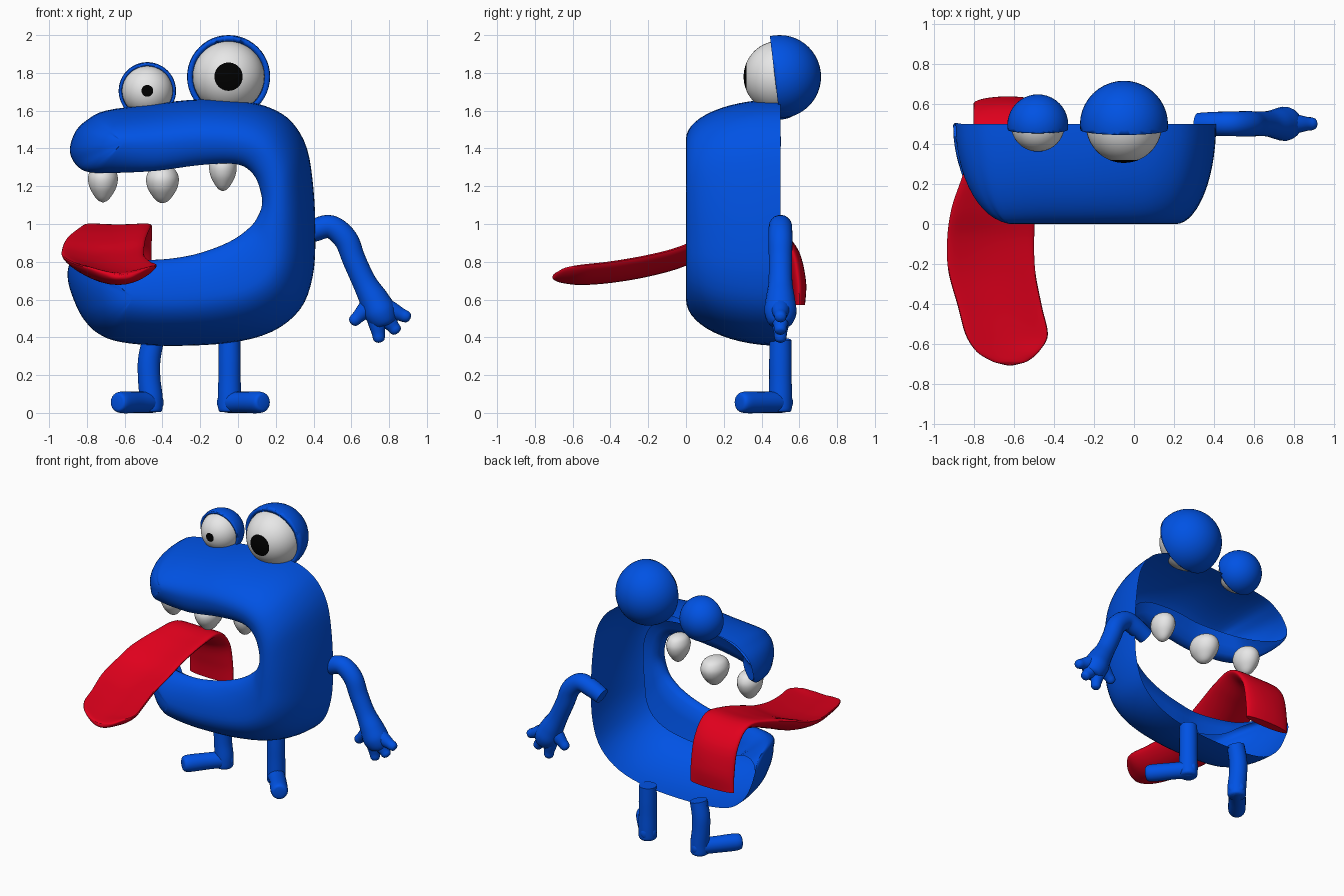
import bpy, bmesh, math
from mathutils import Vector, Matrix

if "Cube" in bpy.data.objects:
    bpy.data.objects.remove(bpy.data.objects["Cube"])


def material(name, rgb):
    m = bpy.data.materials.new(name)
    m.diffuse_color = (*rgb, 1)
    m.use_nodes = True
    m.node_tree.nodes["Principled BSDF"].inputs["Base Color"].default_value = m.diffuse_color
    return m


BLUE = material("blue skin", (0.0, 0.085, 0.78))
RED = material("red tongue", (0.76, 0.0, 0.012))
WHITE = material("white", (0.8, 0.8, 0.8))
BLACK = material("black", (0.0, 0.0, 0.0))


def finish(bm, name, mats, angle=50):
    bmesh.ops.recalc_face_normals(bm, faces=bm.faces)
    me = bpy.data.meshes.new(name)
    bm.to_mesh(me)
    bm.free()
    for m in mats:
        me.materials.append(m)
    me.shade_smooth()
    me.set_sharp_from_angle(angle=math.radians(angle))
    ob = bpy.data.objects.new(name, me)
    bpy.context.collection.objects.link(ob)
    return ob


def catmull(pts, n, closed=False):
    """Smooth curve through points of any dimension."""
    pts = [Vector(p) for p in pts]
    c, out = len(pts), []
    get = (lambda i: pts[i % c]) if closed else (lambda i: pts[max(0, min(c - 1, i))])
    for i in range(c if closed else c - 1):
        a, b, d, e = get(i - 1), get(i), get(i + 1), get(i + 2)
        for k in range(n):
            t = k / n
            out.append(0.5 * (2 * b + (d - a) * t + (2 * a - 5 * b + 4 * d - e) * t * t
                              + (3 * b - a - 3 * d + e) * t ** 3))
    if not closed:
        out.append(pts[-1])
    return out


def loft(bm, rings, caps=True):
    vs = [[bm.verts.new(p) for p in r] for r in rings]
    n = len(vs[0])
    for a, b in zip(vs, vs[1:]):
        for i in range(n):
            bm.faces.new((a[i], a[(i + 1) % n], b[(i + 1) % n], b[i]))
    if caps:
        bm.faces.new(vs[0])
        bm.faces.new(vs[-1])


def tube(name, pts, mat, n=6, seg=20, stretch_y=1):
    """Round tube through (x, y, z, radius) points."""
    path = catmull(pts, n)
    pos = [Vector(p[:3]) for p in path]
    prev, side, rings = None, None, []
    for i, p in enumerate(pos):
        t = (pos[min(i + 1, len(pos) - 1)] - pos[max(i - 1, 0)]).normalized()
        side = t.orthogonal().normalized() if prev is None else prev.rotation_difference(t) @ side
        prev, other, r = t, t.cross(side), max(0.003, path[i][3])
        ring = [r * (side * math.cos(a) + other * math.sin(a))
                for a in (2 * math.pi * k / seg for k in range(seg))]
        rings.append([p + Vector((v.x, v.y * stretch_y, v.z)) for v in ring])
    bm = bmesh.new()
    loft(bm, rings)
    return finish(bm, name, [mat])


# Body: hollow C-shaped shell, rows of (spine x z, outer x z, mouth x z)
ROWS = [(-.43, 1.43, -.45, 1.635, -.45, 1.28), (-.2, 1.45, -.2, 1.66, -.22, 1.31),
        (0, 1.44, .02, 1.65, -.06, 1.32), (.11, 1.40, .17, 1.615, .03, 1.305),
        (.17, 1.33, .285, 1.54, .09, 1.25), (.205, 1.23, .365, 1.40, .12, 1.17),
        (.21, 1.1, .40, 1.18, .127, 1.1), (.20, .95, .41, .93, .10, 1.03),
        (.18, .8, .395, .72, .06, .98), (.11, .7, .33, .55, -.02, .92),
        (-.02, .64, .18, .43, -.13, .87), (-.22, .61, -.05, .37, -.27, .83),
        (-.40, .60, -.38, .355, -.45, .81)]
# Jaw tips: fans of (x, z, depth of the rear edge)
LOW = [(-.62, .375, .5), (-.74, .42, .5), (-.82, .5, .5), (-.87, .6, .5), (-.9, .7, .5),
       (-.895, .78, .45), (-.85, .82, .3), (-.72, .815, .16)]
UP = [(-.7, 1.27, .18), (-.81, 1.28, .3), (-.87, 1.33, .45), (-.89, 1.40, .5),
      (-.86, 1.49, .5), (-.8, 1.55, .5), (-.70, 1.60, .5)]
knots = [(r[2], r[3], r[0], r[1], .5) for r in ROWS]
knots += [(x, z, -.55, .61, d) for x, z, d in LOW]
knots += [(r[4], r[5], r[0], r[1], .1) for r in reversed(ROWS)]
knots += [(x, z, -.6, 1.43, d) for x, z, d in UP]
loop = catmull(knots, 4, True)


def body_point(p, f, y):
    return Vector((p[0] + (p[2] - p[0]) * f, y, p[1] + (p[3] - p[1]) * f))


rings = []
for f, y in ((1.0, .09), (.5, .06), (.12, .04)):  # lip rolled inwards along the mouth
    ws = [max(0, min(1, 1 - (p[4] - .1) / .4)) for p in loop]
    rings.append([body_point(p, f * w, p[4] + y * w) for p, w in zip(loop, ws)])
for k in range(15):
    a = math.pi / 2 * k / 14
    f, g = 1 - math.cos(a), 1 - math.sin(a)
    rings.append([body_point(p, f, p[4] * g) for p in loop])
bm = bmesh.new()
loft(bm, rings, caps=False)
bmesh.ops.remove_doubles(bm, verts=bm.verts, dist=.0005)
finish(bm, "body_shell", [BLUE], 75)

# Tongue: path of (centre x, y, z, half width, edge rise, half thickness)
path = catmull([(-.63, .60, .57, .172, .0, .03), (-.63, .595, .70, .172, .0, .04),
                (-.63, .55, .86, .172, .01, .04), (-.63, .43, .955, .175, .03, .04),
                (-.66, .27, .93, .19, .04, .04), (-.70, .10, .87, .21, .05, .042),
                (-.715, -.05, .805, .217, .06, .042), (-.71, -.22, .76, .217, .065, .042),
                (-.67, -.40, .73, .21, .065, .042), (-.635, -.55, .715, .205, .065, .038),
                (-.63, -.64, .715, .155, .05, .03), (-.62, -.69, .72, .085, .02, .02),
                (-.62, -.705, .725, .02, .01, .006)], 6)
rings = []
for i, p in enumerate(path):
    d = path[min(i + 1, len(path) - 1)] - path[max(i - 1, 0)]
    t = Vector((d[1], d[2])).normalized()
    ring = []
    for k in range(32):
        a = 2 * math.pi * k / 32
        h = p[5] * math.sin(a) + p[4] * math.cos(a) ** 2
        ring.append((p[0] + p[3] * math.cos(a), p[1] + t[1] * h, p[2] - t[0] * h))
    rings.append(ring)
bm = bmesh.new()
loft(bm, rings)
finish(bm, "tongue", [RED])

# Eyes: white ball with a black pupil, inside a tilted blue eyelid shell
for name, x, z, r_lid, r_ball, n_rings, n_pupil in (
        ("large", -.05, 1.78, .22, .19, 31, 4), ("small", -.48, 1.705, .152, .134, 27, 2)):
    c = Vector((x, .495, z))
    bm = bmesh.new()
    bmesh.ops.create_uvsphere(bm, u_segments=40, v_segments=n_rings, radius=r_ball)
    limit = r_ball * math.cos(math.pi * n_pupil / n_rings)
    for f in bm.faces:
        f.material_index = int(f.calc_center_median().z > limit)
    bmesh.ops.transform(bm, verts=bm.verts,
                        matrix=Matrix.Translation(c) @ Matrix.Rotation(math.pi / 2, 4, 'X'))
    finish(bm, name + "_eyeball", [WHITE, BLACK])
    bm = bmesh.new()
    bmesh.ops.create_uvsphere(bm, u_segments=40, v_segments=24, radius=r_lid,
                              matrix=Matrix.Translation(c))
    bmesh.ops.bisect_plane(bm, geom=bm.verts[:] + bm.edges[:] + bm.faces[:],
                           plane_co=c - Vector((0, .025, 0)), plane_no=(0, 1, .12),
                           clear_inner=True)
    lid = finish(bm, name + "_eyelid", [BLUE])
    mod = lid.modifiers.new("thickness", 'SOLIDIFY')
    mod.thickness, mod.offset = r_lid - r_ball - .002, -1

# Teeth
for i, (x, y, bottom, r) in enumerate(((-.08, .2, 1.175, .074), (-.4, .24, 1.11, .088),
                                       (-.715, .29, 1.115, .08))):
    top = bottom + .2
    tube(f"tooth_{i + 1}", [(x, y, top + (bottom - top) * t, r * k) for t, k in
                            ((0, .1), (.04, .5), (.14, .82), (.35, 1), (.6, .9),
                             (.82, .6), (.95, .32), (1, .05))], WHITE, 4, 20, 1.25)

# Legs with blunt feet turned outwards
for name, x, bend, s in (("left", -.46, -.01, -1), ("right", -.045, 0, 1)):
    tube(name + "_leg", [(x + (.01 if s < 0 else 0), .5, .385, .058), (x + bend, .5, .28, .06),
                         (x + bend, .5, .18, .06), (x, .5, .08, .062), (x, .5, .02, .06),
                         (x, .5, .004, .05)], BLUE)
    tube(name + "_foot", [(x - s * .04, .54, .056, .03), (x - s * .03, .53, .056, .05),
                          (x, .5, .056, .056), (x + s * .07, .42, .056, .056),
                          (x + s * .13, .345, .056, .058), (x + s * .163, .305, .056, .056),
                          (x + s * .178, .287, .056, .046), (x + s * .182, .282, .056, .025)],
         BLUE)

# Arm with palm and four fingers
tube("arm", [(.32, .5, .93, .055), (.40, .5, .965, .06), (.49, .5, .985, .062),
             (.57, .5, .92, .064), (.615, .5, .81, .062), (.67, .5, .69, .064),
             (.72, .5, .60, .078), (.755, .5, .53, .085), (.785, .5, .475, .06),
             (.79, .5, .46, .015)], BLUE)
for i, (a, b) in enumerate((((.71, .58), (.612, .485)), ((.73, .52), (.747, .39)),
                            ((.77, .52), (.838, .435)), ((.77, .56), (.895, .507)))):
    a, b = Vector((a[0], .5, a[1])), Vector((b[0], .5, b[1]))
    tube(f"finger_{i + 1}", [(*a.lerp(b, t), r) for t, r in
                             ((0, .055), (.4, .046), (.75, .035), (.95, .032), (1.08, .024),
                              (1.14, .006))], BLUE, 4, 14)
